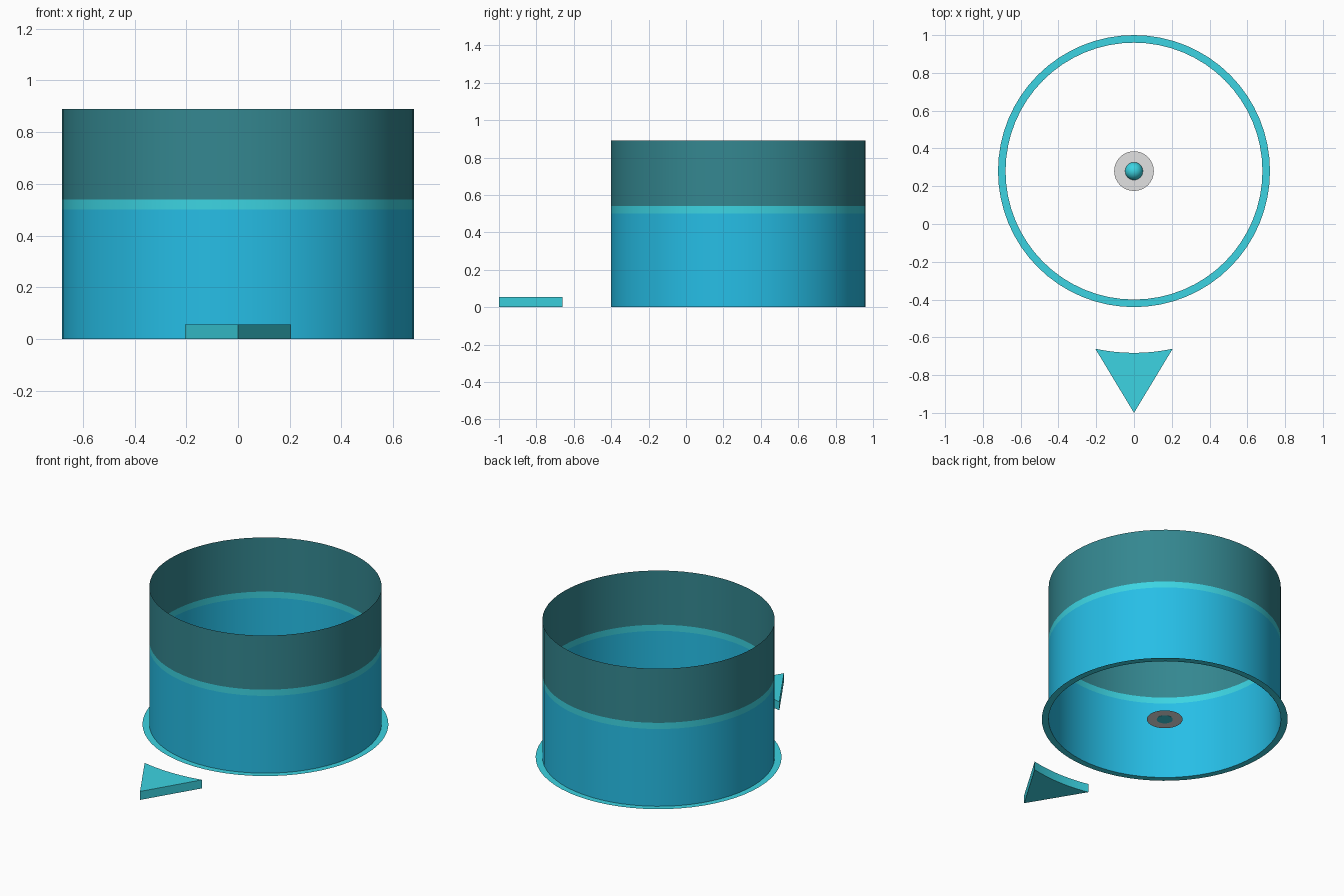
import bpy
import bmesh
from math import sin, cos, pi, atan2, hypot

if "Cube" in bpy.data.objects:
    bpy.data.objects.remove(bpy.data.objects["Cube"])

CENTRE_Y = 0.28
SEGMENTS = 64


def make_material(name, rgb):
    linear = [((c / 255 + 0.055) / 1.055) ** 2.4 for c in rgb]
    mat = bpy.data.materials.new(name)
    mat.use_nodes = True
    mat.diffuse_color = (*linear, 1)
    mat.node_tree.nodes["Principled BSDF"].inputs["Base Color"].default_value = (*linear, 1)
    return mat


teal = make_material("bright teal", (60, 212, 226))
blue = make_material("sky blue", (38, 190, 230))
dark = make_material("dark teal", (52, 135, 144))
grey = make_material("light grey", (226, 226, 226))


def make_object(name, bm, mats, y=0.0, smooth=False):
    mesh = bpy.data.meshes.new(name)
    bm.to_mesh(mesh)
    bm.free()
    obj = bpy.data.objects.new(name, mesh)
    obj.location.y = y
    bpy.context.collection.objects.link(obj)
    for mat in mats:
        mesh.materials.append(mat)
    if smooth:
        bpy.ops.object.select_all(action='DESELECT')
        obj.select_set(True)
        bpy.context.view_layer.objects.active = obj
        bpy.ops.object.shade_smooth_by_angle(angle=pi / 6)
    return obj


def lathe(name, profile, mats, segments=SEGMENTS, cap=False, smooth=True):
    """Sweep (radius, height) points round z; each strip takes its own material."""
    bm = bmesh.new()
    rings = []
    for r, z in profile:
        if r < 1e-4:
            rings.append([bm.verts.new((0, 0, z))] * segments)
        else:
            rings.append([bm.verts.new((r * cos(2 * pi * i / segments),
                                        r * sin(2 * pi * i / segments), z))
                          for i in range(segments)])
    for k, (low, high) in enumerate(zip(rings, rings[1:])):
        for i in range(segments):
            j = (i + 1) % segments
            corners = list(dict.fromkeys((low[i], low[j], high[j], high[i])))
            bm.faces.new(corners).material_index = min(k, len(mats) - 1)
    if cap:
        bm.faces.new(rings[0][::-1])
    return make_object(name, bm, mats, CENTRE_Y, smooth)


# Open wall in three colour bands
lathe("cylinder_wall", [(0.68, 0), (0.68, 0.5), (0.68, 0.54), (0.68, 0.89)],
      [blue, teal, dark])

# Flat rings on the ground, facing up
lathe("base_ring", [(0.72, 0.001), (0.68, 0.001)], [teal], smooth=False)
lathe("centre_ring", [(0.105, 0.001), (0.043, 0.001)], [grey], 32, smooth=False)

# Small dome in the middle
dome = [(0.047 * cos(a * pi / 16), 0.047 * sin(a * pi / 16)) for a in range(9)]
lathe("centre_dome", dome, [teal], 32, cap=True)

# Pointer wedge with its back edge curved round the cylinder
bm = bmesh.new()
half_width, back_y = 0.205, -0.66
radius = hypot(half_width, back_y - CENTRE_Y)
half_angle = atan2(half_width, CENTRE_Y - back_y)
outline = [(0, -1)]
for i in range(13):
    a = half_angle * (1 - i / 6)
    outline.append((radius * sin(a), CENTRE_Y - radius * cos(a)))
base = bm.faces.new([bm.verts.new((x, y, 0)) for x, y in outline])
top = bmesh.ops.extrude_face_region(bm, geom=[base], use_keep_orig=True)
bmesh.ops.translate(bm, vec=(0, 0, 0.055),
                    verts=[v for v in top["geom"] if isinstance(v, bmesh.types.BMVert)])
bmesh.ops.recalc_face_normals(bm, faces=bm.faces)
make_object("pointer_wedge", bm, [teal], smooth=True)
